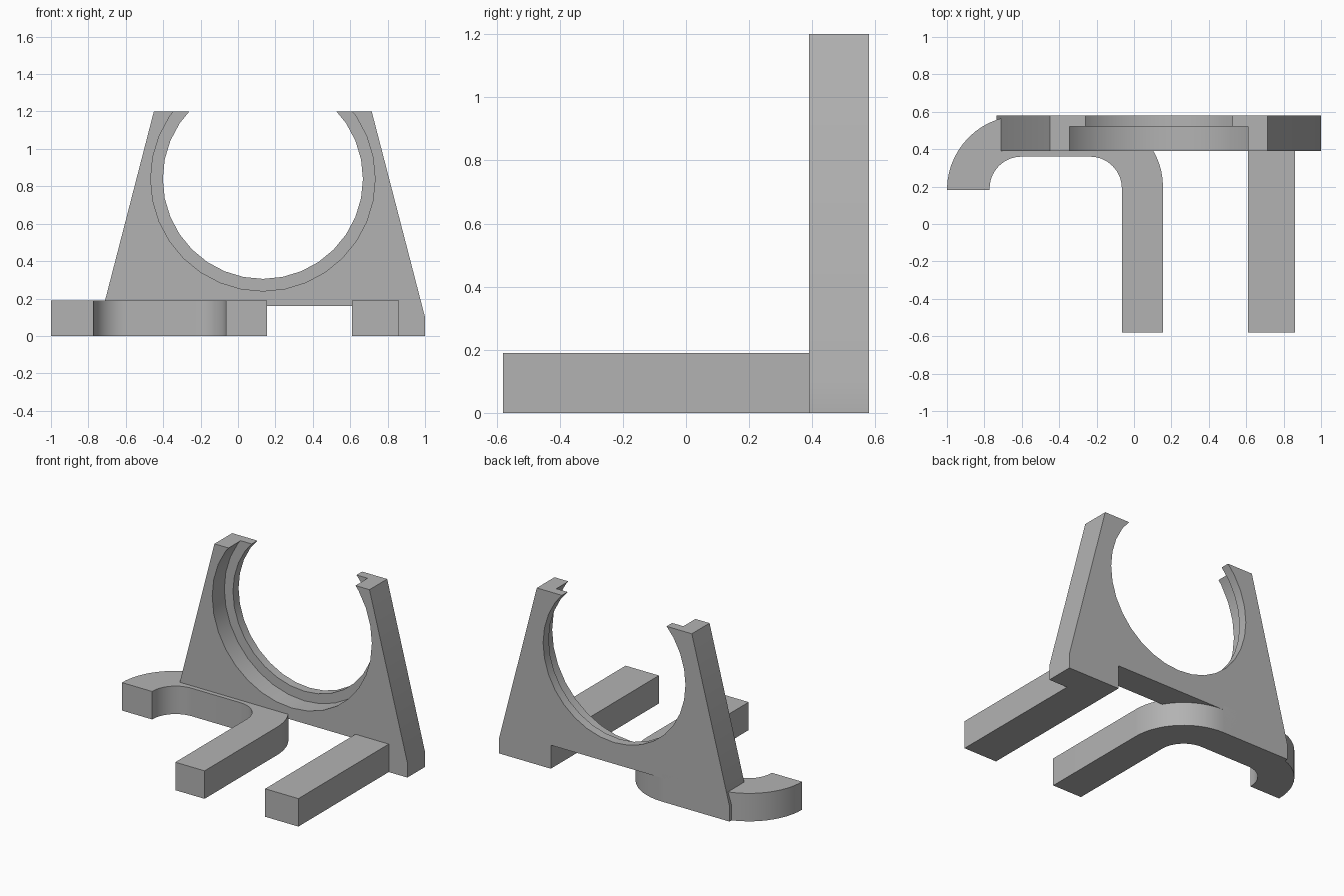
import bpy, bmesh
from math import sin, cos, pi, radians
from mathutils import Vector, Matrix

cube = bpy.data.objects.get("Cube")
if cube:
    bpy.data.objects.remove(cube, do_unlink=True)

grey = bpy.data.materials.new("plain grey")
grey.use_nodes = True
colour = (0.45, 0.45, 0.45, 1)
grey.diffuse_color = colour
grey.node_tree.nodes["Principled BSDF"].inputs["Base Color"].default_value = colour


def extrude(name, points, direction):
    """Extrude a closed outline of 3D points along a vector."""
    bm = bmesh.new()
    face = bm.faces.new([bm.verts.new(p) for p in points])
    new = bmesh.ops.extrude_face_region(bm, geom=[face])["geom"]
    bmesh.ops.translate(bm, vec=Vector(direction),
                        verts=[v for v in new if isinstance(v, bmesh.types.BMVert)])
    bmesh.ops.recalc_face_normals(bm, faces=bm.faces)
    return finish(name, bm)


def finish(name, bm):
    mesh = bpy.data.meshes.new(name)
    bm.to_mesh(mesh)
    bm.free()
    mesh.materials.append(grey)
    obj = bpy.data.objects.new(name, mesh)
    bpy.context.collection.objects.link(obj)
    return obj


def select(obj):
    bpy.ops.object.select_all(action='DESELECT')
    obj.select_set(True)
    bpy.context.view_layer.objects.active = obj


def smooth(obj):
    select(obj)
    bpy.ops.object.shade_smooth_by_angle(angle=radians(30))


def arc(cx, cy, r, start, end, steps=14):
    angles = [radians(start + (end - start) * i / steps) for i in range(steps + 1)]
    return [(cx + r * cos(a), cy + r * sin(a)) for a in angles]


def bore(obj, radius, y0, y1):
    """Cut a round hole along y through the plate."""
    bm = bmesh.new()
    bmesh.ops.create_cone(bm, cap_ends=True, segments=32, radius1=radius, radius2=radius,
                          depth=y1 - y0,
                          matrix=Matrix.Translation((CENTRE, (y0 + y1) / 2, 0.84))
                          @ Matrix.Rotation(pi / 2, 4, 'X'))
    cutter = finish("bore_cutter", bm)
    cutter.hide_render = True
    mod = obj.modifiers.new("bore", 'BOOLEAN')
    mod.operation = 'DIFFERENCE'
    mod.solver = 'EXACT'
    mod.object = cutter
    select(obj)
    bpy.ops.object.modifier_apply(modifier=mod.name)
    bpy.data.objects.remove(cutter, do_unlink=True)


CENTRE = 0.133
FRONT, BACK, HEIGHT, ARM = 0.39, 0.58, 1.2, 0.19

# Tapered upright plate with a notch underneath and a stepped open-topped ring
outline = [(-0.45, HEIGHT), (-0.734, 0.1), (-0.734, 0), (-0.23, 0), (-0.23, 0.16),
           (0.61, 0.16), (0.61, 0), (1, 0), (1, 0.1), (0.715, HEIGHT)]
plate = extrude("ring_plate", [(x, FRONT, z) for x, z in outline], (0, BACK - FRONT, 0))
bore(plate, 0.6, 0.3, 0.52)
bore(plate, 0.535, 0.25, 0.7)
smooth(plate)

# Straight arm
extrude("straight_arm",
        [(0.61, -BACK, 0), (0.86, -BACK, 0), (0.86, FRONT, 0), (0.61, FRONT, 0)], (0, 0, ARM))

# Curved arm: forward leg, rounded bend behind, short hooked end
hook = [(0.155, -BACK)]
hook += arc(-0.225, 0.2, 0.38, 0, 90)
hook += arc(-0.602, 0.182, 0.398, 90, 180)
hook += arc(-0.602, 0.19, 0.17, 180, 90)[:]
hook += arc(-0.235, 0.19, 0.17, 90, 0)
hook += [(-0.065, -BACK)]
# Close the hooked end squarely
hook = [(x, 0.182 if x < -0.77 and y < 0.195 else y) for x, y in hook]
smooth(extrude("hooked_arm", [(x, y, 0) for x, y in hook], (0, 0, ARM)))
